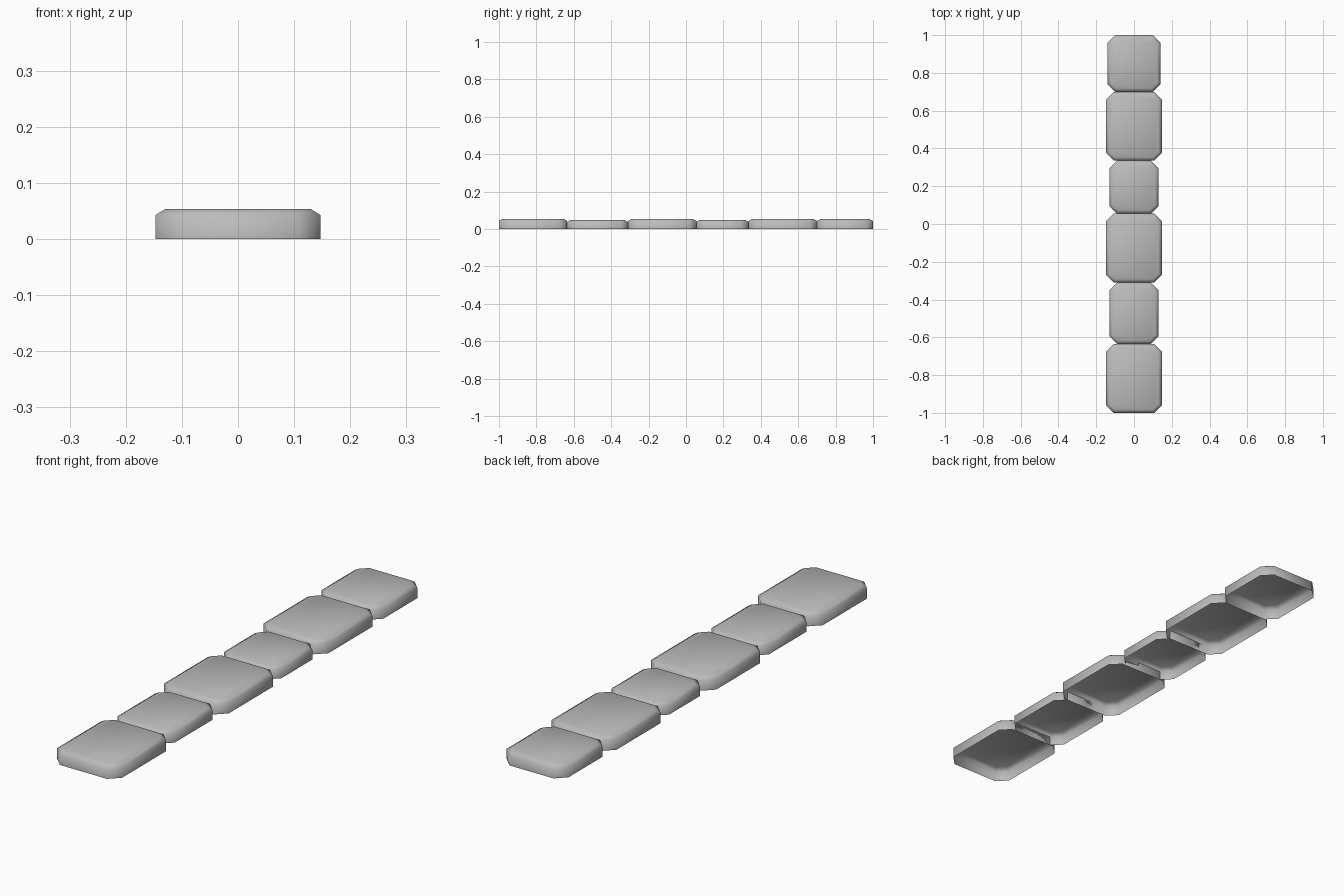
import bpy
import bmesh
import math

cube = bpy.data.objects.get("Cube")
if cube:
    bpy.data.objects.remove(cube, do_unlink=True)

# Single stone colour
grey = bpy.data.materials.new("stone_grey")
grey.use_nodes = True
grey.diffuse_color = (0.5, 0.5, 0.5, 1)
bsdf = grey.node_tree.nodes["Principled BSDF"]
bsdf.inputs["Base Color"].default_value = (0.5, 0.5, 0.5, 1)
bsdf.inputs["Roughness"].default_value = 0.8

CHAMFER = 0.04


def outline(half_x, half_y, cut):
    """Rectangle with its four corners cut off, counter-clockwise."""
    a, b = half_x - cut, half_y - cut
    return [(half_x, -b), (half_x, b), (a, half_y), (-a, half_y),
            (-half_x, b), (-half_x, -b), (-a, -half_y), (a, -half_y)]


def slab(name, y0, y1, half_x, height):
    """Shell with an open underside, upright walls and a bevelled top rim."""
    bm = bmesh.new()
    half_y = (y1 - y0) / 2
    rings = []
    for inset, z in ((0, 0), (0, height - 0.011), (0.018, height)):
        pts = outline(half_x - inset, half_y - inset, CHAMFER - inset * 0.59)
        rings.append([bm.verts.new((x, y, z)) for x, y in pts])
    for low, high in zip(rings, rings[1:]):
        for i in range(len(low)):
            j = (i + 1) % len(low)
            bm.faces.new((low[i], low[j], high[j], high[i]))
    bm.faces.new(rings[-1])
    mesh = bpy.data.meshes.new(name)
    bm.to_mesh(mesh)
    bm.free()
    mesh.materials.append(grey)
    mesh.shade_smooth()
    mesh.set_sharp_from_angle(angle=math.radians(80))
    obj = bpy.data.objects.new(name, mesh)
    obj.location.y = (y0 + y1) / 2
    bpy.context.collection.objects.link(obj)


# Row of slabs from front to back: far edge, half width, height
row = [(-0.635, 0.147, 0.054), (-0.31, 0.13, 0.049), (0.055, 0.147, 0.054),
       (0.335, 0.13, 0.049), (0.70, 0.147, 0.054), (1.0, 0.14, 0.053)]
start = -1.0
for n, (end, half_x, height) in enumerate(row, 1):
    slab(f"stone_slab_{n}", start, end, half_x, height)
    start = end
